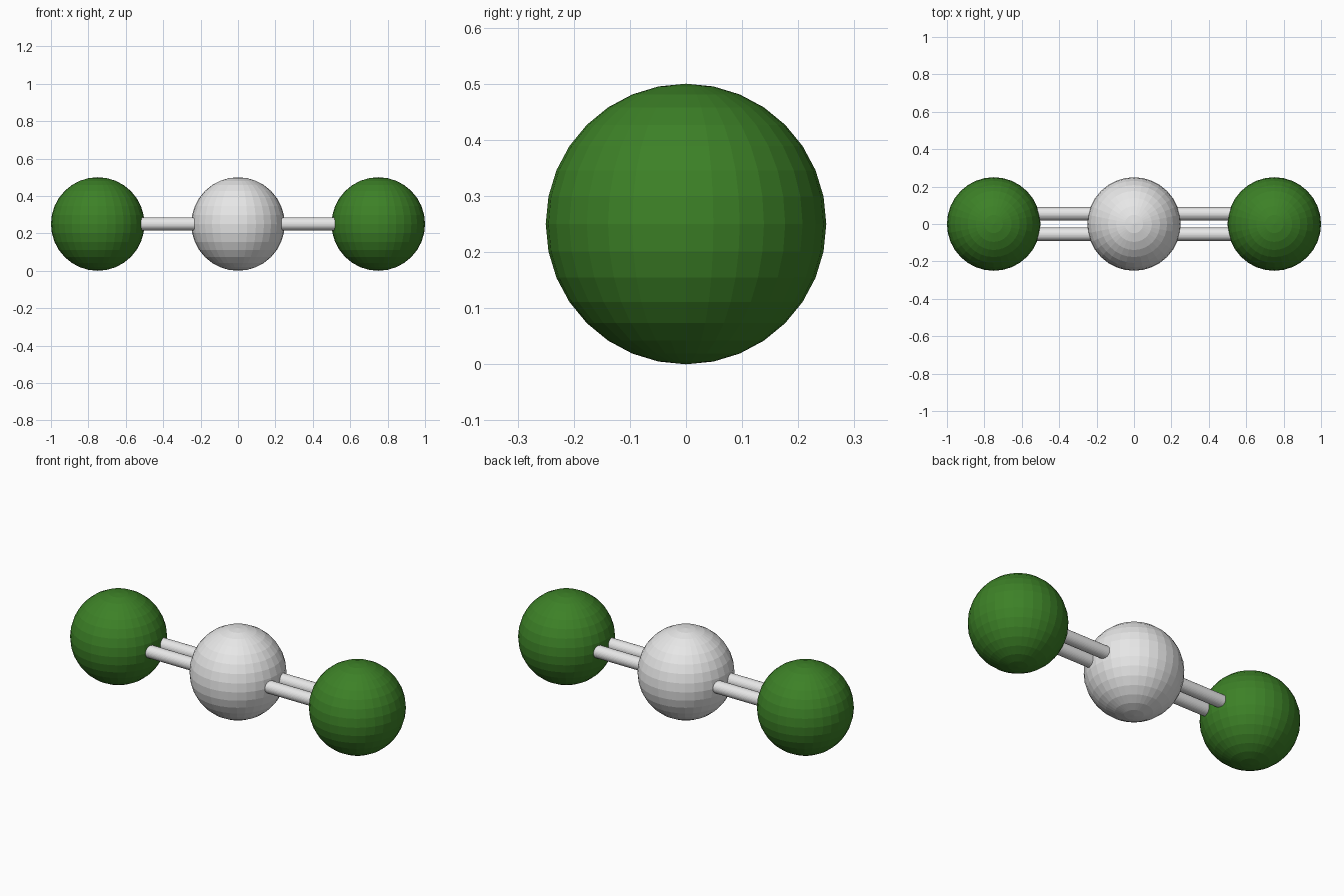
import bpy
import math

if "Cube" in bpy.data.objects:
    bpy.data.objects.remove(bpy.data.objects["Cube"])

R = 0.25          # ball radius
SPACING = 0.75    # distance between ball centres
ROD_R = 0.035
ROD_Y = 0.055


def make_material(name, rgb):
    mat = bpy.data.materials.new(name)
    mat.diffuse_color = (*rgb, 1.0)
    mat.use_nodes = True
    mat.node_tree.nodes["Principled BSDF"].inputs["Base Color"].default_value = mat.diffuse_color
    return mat


green = make_material("green", (0.046, 0.22, 0.02))
grey = make_material("light_grey", (0.8, 0.8, 0.8))


def ball(name, x, mat):
    bpy.ops.mesh.primitive_uv_sphere_add(segments=32, ring_count=16, radius=R, location=(x, 0, R))
    ob = bpy.context.object
    ob.name = name
    ob.data.materials.append(mat)


def rod(name, x, y):
    # embedded slightly into the balls at both ends
    bpy.ops.mesh.primitive_cylinder_add(vertices=32, radius=ROD_R, depth=0.30,
                                        location=(x, y, R), rotation=(0, math.pi / 2, 0))
    ob = bpy.context.object
    ob.name = name
    ob.data.materials.append(grey)


# three balls in a row
ball("centre_ball", 0, grey)
ball("left_ball", -SPACING, green)
ball("right_ball", SPACING, green)

# paired rods on each side
for side, sx in (("left", -1), ("right", 1)):
    for place, sy in (("front", -1), ("back", 1)):
        rod(f"{side}_{place}_rod", sx * SPACING / 2, sy * ROD_Y)
